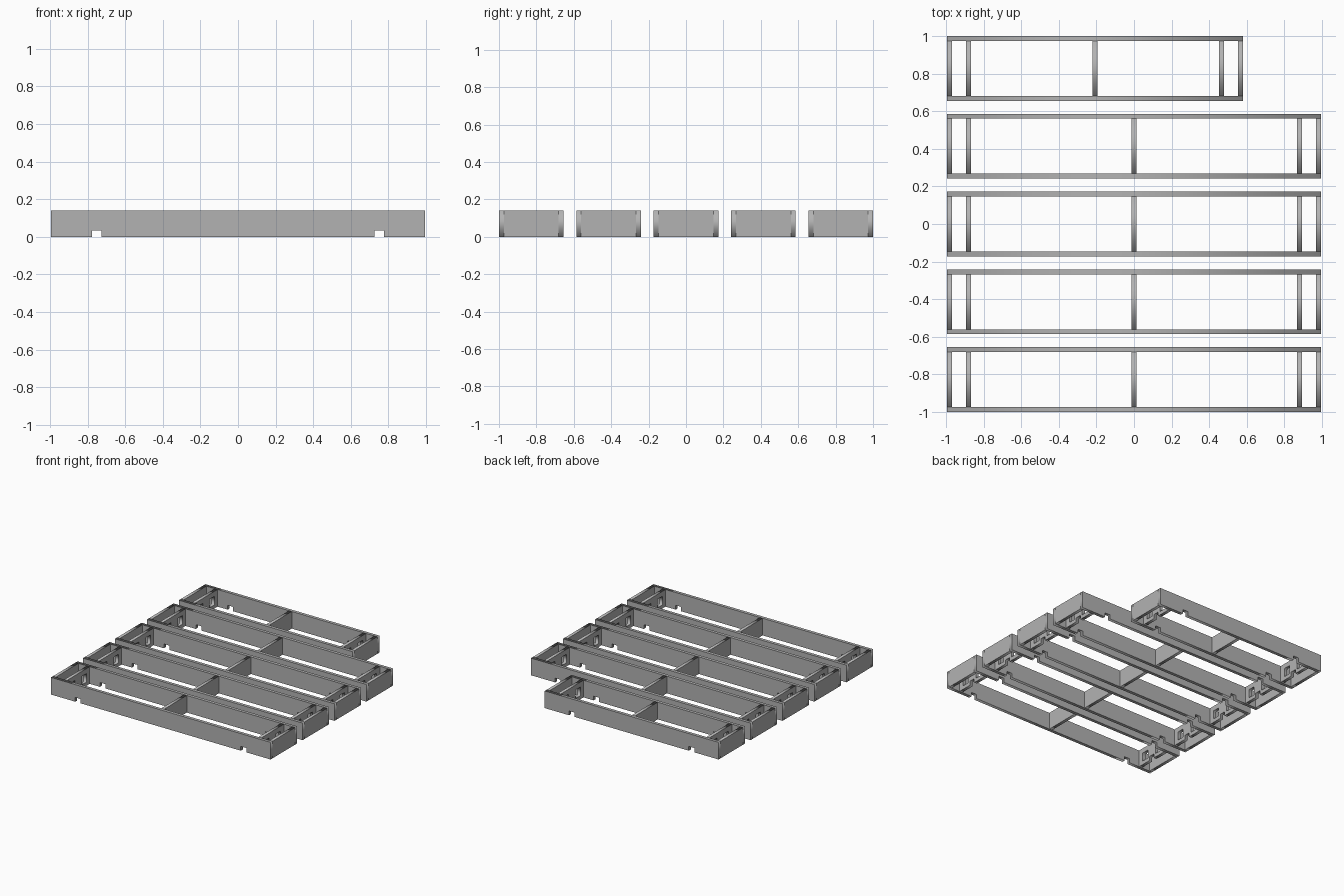
import bpy
import math

if "Cube" in bpy.data.objects:
    bpy.data.objects.remove(bpy.data.objects["Cube"])

H = 0.14        # frame height
W = 0.345       # frame depth
T = 0.026       # wall thickness
PITCH = 0.4137  # spacing between frames
LEFT = -0.995

grey = bpy.data.materials.new("mid grey")
grey.diffuse_color = (0.45, 0.45, 0.45, 1)
grey.use_nodes = True
grey.node_tree.nodes["Principled BSDF"].inputs["Base Color"].default_value = grey.diffuse_color


def rect(a, b, c, d):
    return [(a, c), (b, c), (b, d), (a, d)]


def panel(name, outlines, loc, along_y=False):
    """Upright board of thickness T; outlines after the first are holes."""
    cu = bpy.data.curves.new(name, 'CURVE')
    cu.dimensions = '2D'
    cu.fill_mode = 'BOTH'
    cu.extrude = T / 2
    for pts in outlines:
        sp = cu.splines.new('POLY')
        sp.points.add(len(pts) - 1)
        for p, (x, y) in zip(sp.points, pts):
            p.co = (x, y, 0, 1)
        sp.use_cyclic_u = True
    cu.materials.append(grey)
    ob = bpy.data.objects.new(name, cu)
    bpy.context.collection.objects.link(ob)
    ob.location = loc
    ob.rotation_euler = (math.pi / 2, 0, math.pi / 2 if along_y else 0)
    bpy.ops.object.select_all(action='DESELECT')
    ob.select_set(True)
    bpy.context.view_layer.objects.active = ob
    bpy.ops.object.convert(target='MESH')


def notched(x0, x1, notches, h):
    """Board outline with square notches in its lower edge."""
    pts = [(x0, 0)]
    for a, b in notches:
        pts += [(a, 0), (a, h), (b, h), (b, 0)]
    return pts + [(x1, 0), (x1, H), (x0, H)]


def frame(tag, length, yc):
    right = LEFT + length
    half = W / 2 - T
    # long rails with a notch near each end
    rail = notched(LEFT, right, [(LEFT + 0.22, LEFT + 0.27),
                                 (right - 0.27, right - 0.22)], 0.035)
    for side, s in (("front", -1), ("back", 1)):
        panel(f"{side}_rail_{tag}", [rail], (0, yc + s * (W - T) / 2, 0))
    # solid end walls and centre divider
    plain = [rect(-half, half, 0, H)]
    for part, x in (("left_wall", LEFT + T / 2), ("right_wall", right - T / 2),
                    ("centre_divider", (LEFT + right) / 2)):
        panel(f"{part}_{tag}", plain, (x, yc, 0), True)
    # inner dividers with two windows and a bottom notch
    slotted = [notched(-half, half, [(-0.025, 0.025)], 0.035),
               rect(-0.105, -0.045, 0.03, 0.10),
               rect(0.045, 0.105, 0.03, 0.10)]
    for part, x in (("left_divider", LEFT + 0.115), ("right_divider", right - 0.115)):
        panel(f"{part}_{tag}", slotted, (x, yc, 0), True)


# four long frames and one short frame at the back
for i in range(5):
    frame(i + 1, 1.575 if i == 4 else 1.99, (i - 2) * PITCH)
